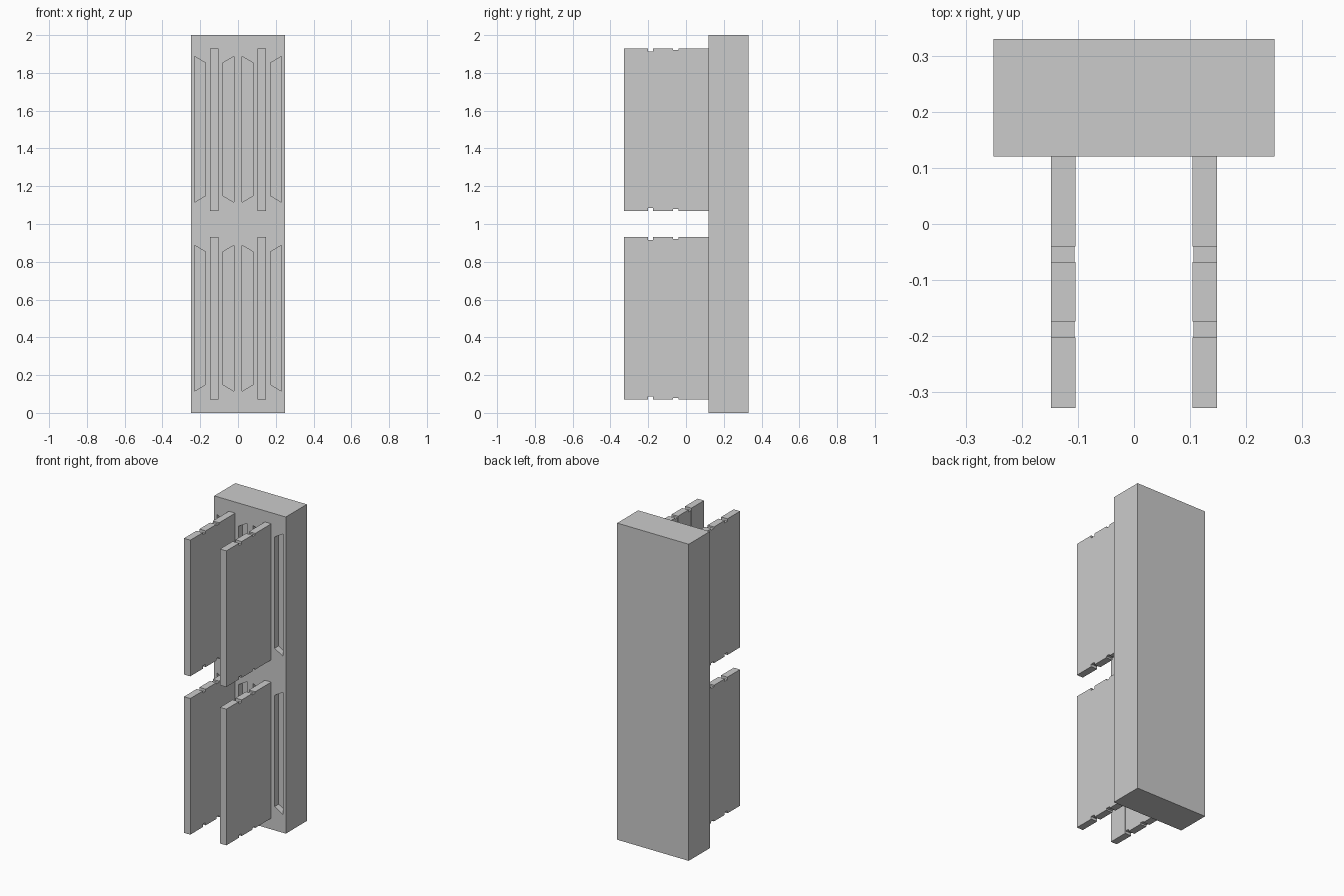
import bpy, bmesh

if "Cube" in bpy.data.objects:
    bpy.data.objects.remove(bpy.data.objects["Cube"])


def make_object(name, bm):
    bmesh.ops.recalc_face_normals(bm, faces=bm.faces)
    mesh = bpy.data.meshes.new(name)
    bm.to_mesh(mesh)
    bm.free()
    obj = bpy.data.objects.new(name, mesh)
    bpy.context.collection.objects.link(obj)
    return obj


def loft(bm, rings):
    """Skin a closed solid through a series of matching rings."""
    loops = [[bm.verts.new(p) for p in ring] for ring in rings]
    for a, b in zip(loops, loops[1:]):
        for i in range(len(a)):
            j = (i + 1) % len(a)
            bm.faces.new((a[i], a[j], b[j], b[i]))
    bm.faces.new(loops[0])
    bm.faces.new(loops[-1])


def rect(x0, x1, y, z0, z1):
    return [(x0, y, z0), (x1, y, z0), (x1, y, z1), (x0, y, z1)]


FRONT, BACK = 0.12, 0.33
SLOT_DEPTH = 0.04
FIN_X = 0.126

# Back block
bm = bmesh.new()
loft(bm, [rect(-0.25, 0.25, y, 0, 2) for y in (FRONT, BACK)])
block = make_object("back_block", bm)

# Tapered slots either side of every fin, long edge away from the fin
bm = bmesh.new()
for base in (0, 1):
    for cx in (-FIN_X, FIN_X):
        for s in (-1, 1):
            near, far = cx + s * 0.046, cx + s * 0.104
            outline = [(near, base + 0.15), (far, base + 0.115),
                       (far, base + 0.887), (near, base + 0.853)]
            loft(bm, [[(x, y, z) for x, z in outline]
                      for y in (FRONT - 0.05, FRONT + SLOT_DEPTH)])
cutter = make_object("slot_cutter", bm)
cutter.hide_render = True

cut = block.modifiers.new("slots", 'BOOLEAN')
cut.operation = 'DIFFERENCE'
cut.solver = 'EXACT'
cut.object = cutter
bpy.context.view_layer.objects.active = block
bpy.ops.object.modifier_apply(modifier=cut.name)
bpy.data.objects.remove(cutter)

# Fins with two shallow bands: (y, inset of the band)
SECTIONS = [(-0.328, 0), (-0.202, 0), (-0.202, 0.016), (-0.174, 0.016),
            (-0.174, 0), (-0.068, 0), (-0.068, 0.010), (-0.04, 0.010),
            (-0.04, 0), (FRONT, 0)]
for base, level in ((0, "lower"), (1, "upper")):
    for side, label in ((-1, "left"), (1, "right")):
        bm = bmesh.new()
        rings = []
        for y, inset in SECTIONS:
            inner = side * (0.104 + (0.002 if inset else 0))
            outer = side * 0.148
            rings.append(rect(inner, outer, y, base + 0.07 + inset, base + 0.93 - inset))
        loft(bm, rings)
        make_object(f"{level}_{label}_fin", bm)
